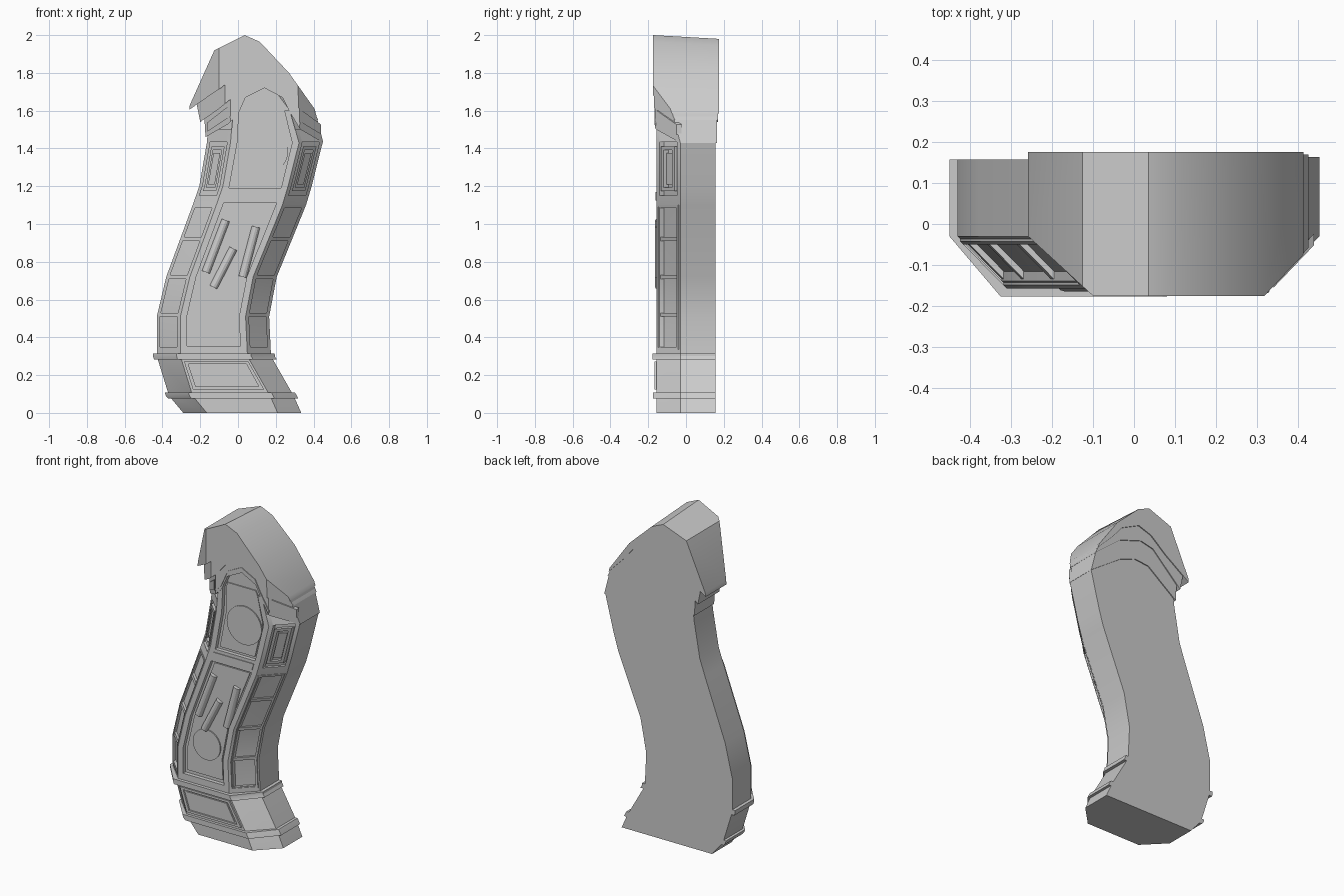
import bpy, bmesh, math
from mathutils import Vector

if "Cube" in bpy.data.objects:
    bpy.data.objects.remove(bpy.data.objects["Cube"])

# Side outline of the column: height, left x, right x
KNOTS = [(0, -.29, .335), (.09, -.365, .295), (.3, -.43, .175), (.51, -.43, .165), (.72, -.38, .205),
         (1.1, -.24, .36), (1.2, -.205, .39), (1.43, -.165, .448), (1.6, -.15, .40), (1.76, -.09, .28)]
CH, FRONT, SIDE, BACK = .125, -.157, -.03, .157


def edges(z):
    for (z0, l0, r0), (z1, l1, r1) in zip(KNOTS, KNOTS[1:]):
        if z <= z1:
            t = (z - z0) / (z1 - z0)
            return l0 + (l1 - l0) * t, r0 + (r1 - r0) * t
    return KNOTS[-1][1:]


def levels(z0, z1):
    return [z0] + [k[0] for k in KNOTS if z0 + .004 < k[0] < z1 - .004] + [z1]


def finish(name, bm, smooth=True):
    bmesh.ops.recalc_face_normals(bm, faces=bm.faces[:])
    me = bpy.data.meshes.new(name)
    bm.to_mesh(me)
    bm.free()
    ob = bpy.data.objects.new(name, me)
    bpy.context.collection.objects.link(ob)
    if smooth:
        bpy.context.view_layer.objects.active = ob
        ob.select_set(True)
        bpy.ops.object.shade_smooth_by_angle(angle=math.radians(25))
        ob.select_set(False)
    return ob


def skin(name, rings):
    bm = bmesh.new()
    vs = [[bm.verts.new(p) for p in r] for r in rings]
    n = len(vs[0])
    for a, b in zip(vs, vs[1:]):
        for i in range(n):
            bm.faces.new((a[i], a[(i + 1) % n], b[(i + 1) % n], b[i]))
    bm.faces.new(vs[0])
    bm.faces.new(vs[-1])
    return finish(name, bm)


def loft(name, z0, z1, grow=0, recess=0):
    rings = []
    for z in levels(z0, z1):
        l, r = edges(z)
        l, r = l - grow, r + grow
        f, s = FRONT - grow + recess, SIDE + recess
        rings.append([(l, BACK, z), (r, BACK, z), (r, s, z), (r - CH, f, z), (l + CH, f, z), (l, s, z)])
    return skin(name, rings)


def surf(s, z, out):
    # s: 0-1 left bevel, 1-2 front, 2-3 right bevel
    l, r = edges(z)
    if s <= 1:
        x, y = l + CH * s, SIDE + (FRONT - SIDE) * s
    elif s <= 2:
        x, y = l + CH + (r - l - 2 * CH) * (s - 1), FRONT
    else:
        x, y = r - CH * (3 - s), SIDE + (FRONT - SIDE) * (3 - s)
    return (x, y - out, z)


def plate(name, s0, s1, z0, z1, out=0.0, deep=-.03):
    return skin(name, [[surf(s0, z, out), surf(s1, z, out), surf(s1, z, deep), surf(s0, z, deep)]
                       for z in levels(z0, z1)])


def frame(name, s0, s1, z0, z1, w, h, out):
    plate(name + "_left", s0, s0 + w, z0, z1, out)
    plate(name + "_right", s1 - w, s1, z0, z1, out)
    plate(name + "_bottom", s0 + w, s1 - w, z0, z0 + h, out)
    plate(name + "_top", s0 + w, s1 - w, z1 - h, z1, out)


# Core, base and the two base bands
loft("column_core", .3, 1.76, recess=.024)
loft("base", 0, .3)
loft("base_band_lower", .075, .108, grow=.017)
loft("base_band_upper", .282, .314, grow=.02)
frame("base_panel_frame", 1.03, 1.97, .125, .272, .05, .014, .01)
plate("base_panel", 1.12, 1.88, .148, .25, .006)

# Front frame with lower and upper recess
for i, (a, b) in enumerate([(1, 1.1), (1.9, 2)]):
    plate("front_post_%d" % i, a, b, .31, 1.6)
plate("front_sill", 1.1, 1.9, .31, .355)
plate("front_belt", 1.1, 1.9, 1.11, 1.19)
plate("front_belt_trim", 1.1, 1.9, 1.125, 1.17, .005)
plate("lower_front_panel", 1.15, 1.85, .375, 1.095, -.017)
plate("upper_front_panel", 1.15, 1.85, 1.205, 1.62, -.017)

# Bevelled side windows
for side, base in (("left", 0), ("right", 2)):
    for i, (a, b) in enumerate([(0, .14), (.86, 1)]):
        plate("%s_post_%d" % (side, i), base + a, base + b, .31, 1.5)
    for i, (a, b) in enumerate([(.31, .35), (.51, .53), (.71, .73), (.91, .93), (1.085, 1.15), (1.435, 1.5)]):
        plate("%s_rung_%d" % (side, i), base + .14, base + .86, a, b, 0 if i in (0, 4, 5) else -.005)
    frame(side + "_upper_frame", base + .22, base + .78, 1.175, 1.41, .1, .018, .003)
    plate(side + "_upper_panel", base + .36, base + .64, 1.21, 1.375, -.008)
    frame(side + "_lower_trim", base + .05, base + .95, .335, 1.1, .06, .01, .006)


# Discs and slanted bars on the front
def rod(name, a, b, r, n):
    a, b = Vector(a), Vector(b)
    bm = bmesh.new()
    m = (b - a).to_track_quat('Z', 'Y').to_matrix().to_4x4()
    m.translation = (a + b) / 2
    bmesh.ops.create_cone(bm, cap_ends=True, segments=n, radius1=r, radius2=r, depth=(b - a).length, matrix=m)
    return finish(name, bm)


for nm, x, z, r in (("upper_disc", .145, 1.385, .12), ("lower_disc", -.115, .57, .095)):
    rod(nm, (x, -.12, z), (x, -.147, z), r, 40)
for i, (x0, z0, x1, z1) in enumerate([(-.17, .745, -.065, 1.02), (-.13, .665, -.025, .87), (.025, .72, .095, .985)]):
    rod("slanted_bar_%d" % i, (x0, -.142, z0), (x1, -.142, z1), .022, 12)


# Crown layers: arch bands with bevelled front corners
def crown(name, lower, upper, y0, y1, left, right):
    bm = bmesh.new()
    pts = lower + upper
    a = [bm.verts.new((x, y0, z)) for x, z in pts]
    b = [bm.verts.new((x, y1 , z - (.02 if z > 1.96 and y1 > .17 else 0))) for x, z in pts]
    bm.faces.new(a)
    bm.faces.new(b)
    n = len(pts)
    for i in range(n):
        bm.faces.new((a[i], a[(i + 1) % n], b[(i + 1) % n], b[i]))
    bmesh.ops.recalc_face_normals(bm, faces=bm.faces[:])
    if y0 < -.1:
        for (xa, xb), sg in ((left, -1), (right, 1)):
            d = Vector((xb - xa, y0 - SIDE, 0))
            no = Vector((-d.y, d.x, 0)) * sg
            if no.x * sg < 0:
                no = -no
            bmesh.ops.bisect_plane(bm, geom=bm.verts[:] + bm.edges[:] + bm.faces[:], dist=1e-5,
                                   plane_co=(xa, SIDE, 0), plane_no=no, clear_outer=True)
            bmesh.ops.holes_fill(bm, edges=[e for e in bm.edges if e.is_boundary])
    return finish(name, bm)


inner_low = [(.452, 1.43), (.33, 1.50), (.27, 1.60), (.235, 1.67), (.14, 1.72), (.04, 1.67), (0, 1.58),
             (-.05, 1.53), (-.172, 1.46)]
inner_back = [(.452, 1.43), (.235, 1.58), (.13, 1.62), (.03, 1.61), (-.172, 1.46)]
inner_top = [(-.18, 1.6), (-.1, 1.84), (0, 1.92), (.1, 1.91), (.26, 1.76), (.412, 1.585)]
mid_low = [(.425, 1.55), (.31, 1.62), (.255, 1.71), (.13, 1.782), (.03, 1.74), (-.04, 1.66), (-.1, 1.61), (-.2, 1.54)]
mid_back = [(.425, 1.55), (.24, 1.70), (.09, 1.75), (0, 1.73), (-.2, 1.54)]
mid_top = [(-.218, 1.63), (-.11, 1.86), (.01, 1.95), (.1, 1.935), (.26, 1.775), (.4, 1.605)]
hood_low = [(.413, 1.585), (.3, 1.70), (.235, 1.78), (.11, 1.84), (.02, 1.81), (-.09, 1.72), (-.15, 1.68), (-.258, 1.605)]
hood_top = [(-.255, 1.63), (-.125, 1.92), (.035, 2.0), (.115, 1.965), (.27, 1.80), (.405, 1.61)]

crown("crown_inner_front", inner_low, inner_top, -.163, .02, (-.175, -.04), (.452, .325))
crown("crown_inner_back", inner_back, inner_top, .02, .163, None, None)
crown("crown_middle_front", mid_low, mid_top, -.169, .02, (-.215, -.07), (.452, .32))
crown("crown_middle_back", mid_back, mid_top, .02, .169, None, None)
crown("crown_hood", hood_low, hood_top, -.175, .175, (-.258, -.10), (.455, .318))
# Raised line repeating the arch inside the crown
trim = [(x, z + .022) for x, z in inner_low[1:-1]]
crown("crown_trim", trim, [(x, z + .012) for x, z in reversed(trim)], -.168, -.05, (-.18, -.042), (.457, .327))


# Small panels on the crown bevels
def corner_panel(name, xa, xb, z0, rise, h):
    def p(t, z, o):
        return (xa + (xb - xa) * t, SIDE - .133 * t - o, z)
    rings = []
    for o in (-.02, .008):
        rings.append([p(.1, z0, o), p(.88, z0 + rise, o), p(.88, z0 + rise + h, o), p(.1, z0 + h * .8, o)])
    skin(name, rings)


corner_panel("crown_panel_right", .452, .325, 1.475, .06, .065)
corner_panel("crown_panel_left", -.175, -.04, 1.49, .07, .06)
